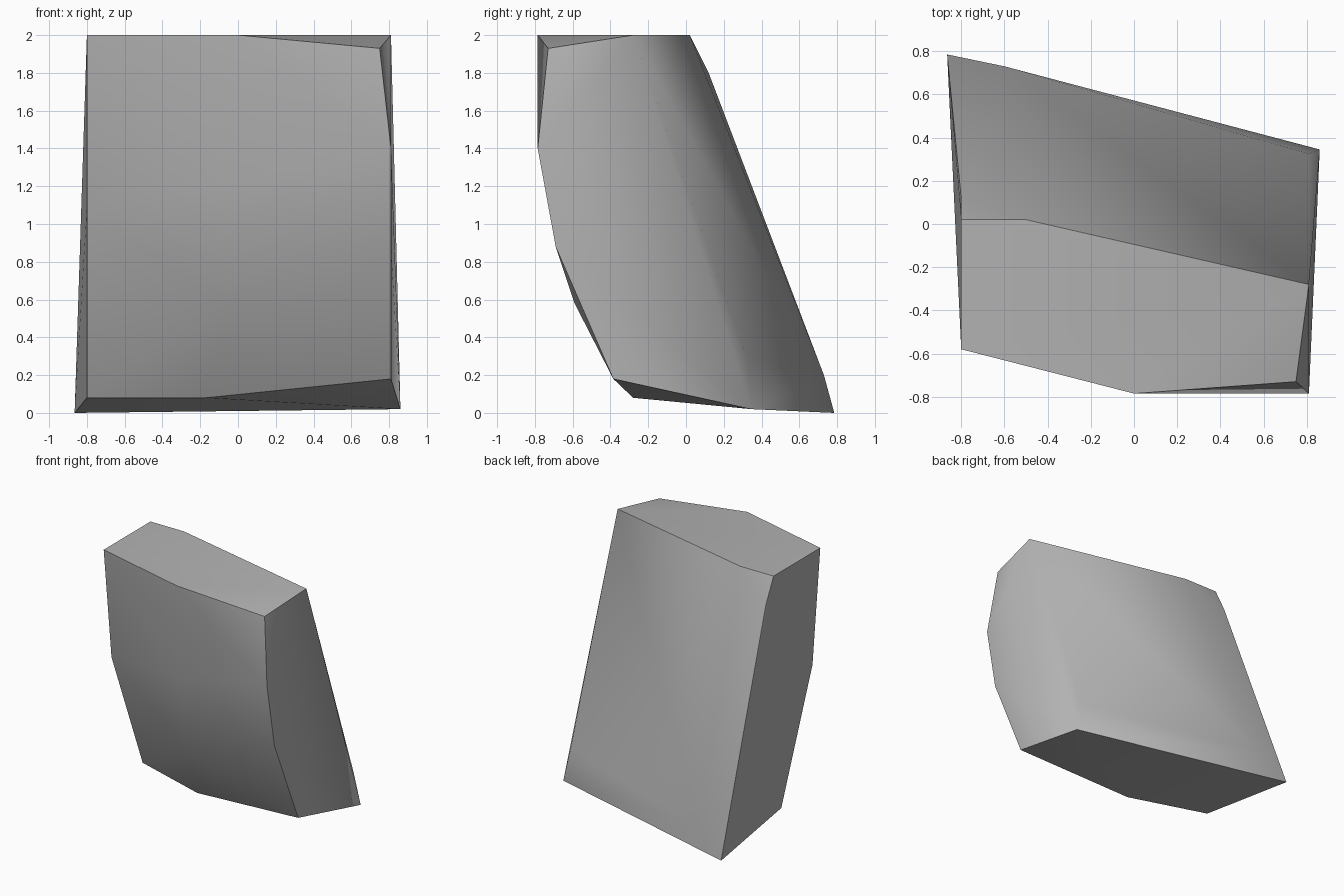
import bpy, bmesh, math

cube = bpy.data.objects.get("Cube")
if cube:
    bpy.data.objects.remove(cube, do_unlink=True)

# Single stone colour
stone = bpy.data.materials.new("grey_stone")
stone.use_nodes = True
grey = (0.45, 0.45, 0.45, 1)
stone.diffuse_color = grey
stone.node_tree.nodes["Principled BSDF"].inputs["Base Color"].default_value = grey

# Corner points of the leaning block, grouped by side
top = [(-.8, .02, 2), (-.5, .02, 2), (.81, -.28, 2),
       (.75, -.73, 1.93), (0, -.785, 2), (-.8, -.58, 2)]
front = [(.81, -.785, 1.4), (.81, -.69, .88), (-.8, -.48, 1.09),
         (-.05, -.59, .58), (-.05, -.71, 1.2)]
back = [(-.8, .12, 1.8), (-.6, .73, .2), (.81, .325, .28)]
base = [(-.865, .785, 0), (.86, .345, .02), (.81, -.385, .18),
        (-.17, -.28, .08), (-.8, -.08, .08)]

# Wrap a convex skin around the corners
bm = bmesh.new()
for p in top + front + back + base:
    bm.verts.new(p)
bmesh.ops.convex_hull(bm, input=bm.verts[:])
bmesh.ops.dissolve_limit(bm, angle_limit=math.radians(1),
                         verts=bm.verts[:], edges=bm.edges[:])
bmesh.ops.recalc_face_normals(bm, faces=bm.faces[:])
mesh = bpy.data.meshes.new("rock_block")
bm.to_mesh(mesh)
bm.free()
mesh.materials.append(stone)
rock = bpy.data.objects.new("rock_block", mesh)
bpy.context.collection.objects.link(rock)

# Soft broad faces, crisp rims
bpy.context.view_layer.objects.active = rock
rock.select_set(True)
bpy.ops.object.shade_smooth_by_angle(angle=math.radians(40))
